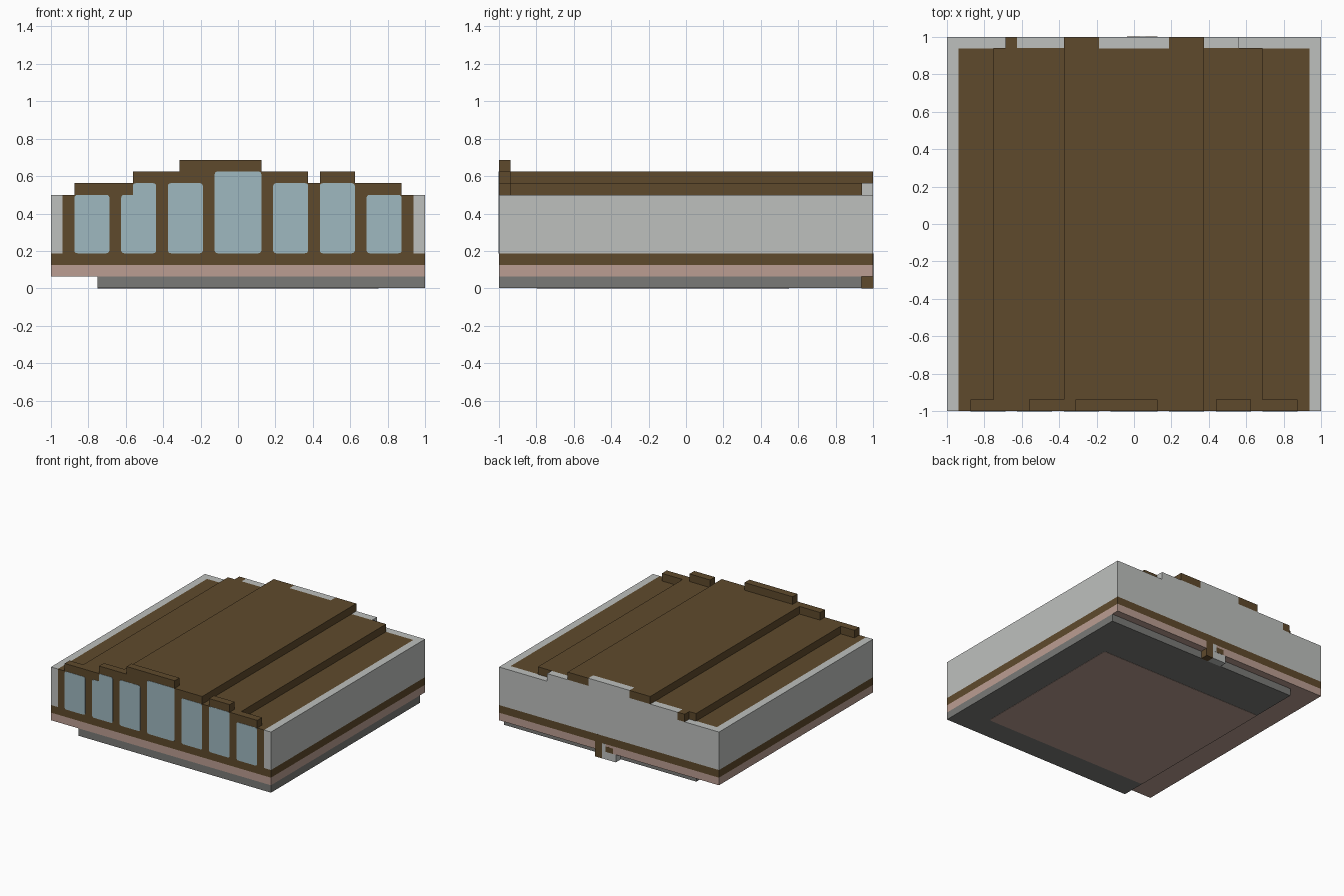
import bpy
import bmesh
import math

U = 1 / 16  # one building unit

old = bpy.data.objects.get("Cube")
if old:
    bpy.data.objects.remove(old, do_unlink=True)


def material(name, rgb):
    m = bpy.data.materials.new(name)
    m.use_nodes = True
    lin = [((c / 255 + 0.055) / 1.055) ** 2.4 for c in rgb]
    m.diffuse_color = (*lin, 1)
    bsdf = m.node_tree.nodes["Principled BSDF"]
    bsdf.inputs["Base Color"].default_value = (*lin, 1)
    bsdf.inputs["Roughness"].default_value = 0.9
    return m


BROWN = material("dark brown", (95, 74, 44))
WHITE = material("pale grey", (190, 192, 190))
BLUE = material("window blue", (159, 184, 192))
PINK = material("dusty pink", (187, 158, 146))
GREY = material("stone grey", (122, 122, 119))


def finish(name, bm, mat):
    bmesh.ops.recalc_face_normals(bm, faces=bm.faces)
    me = bpy.data.meshes.new(name)
    bm.to_mesh(me)
    bm.free()
    me.materials.append(mat)
    ob = bpy.data.objects.new(name, me)
    bpy.context.collection.objects.link(ob)
    return ob


def box(name, mat, x, y, z):
    """Box from ranges given in building units."""
    bm = bmesh.new()
    bmesh.ops.create_cube(bm, size=1)
    for v in bm.verts:
        for i, (a, b) in enumerate((x, y, z)):
            v.co[i] = (a if v.co[i] < 0 else b) * U
    return finish(name, bm, mat)


def rounded(x0, x1, y0, y1, r):
    """Outline of a rectangle with rounded corners."""
    pts = []
    corners = ((x1 - r, y1 - r), (x0 + r, y1 - r), (x0 + r, y0 + r), (x1 - r, y0 + r))
    for k, (cx, cy) in enumerate(corners):
        for s in range(4):
            a = math.pi / 2 * (k + s / 3)
            pts.append((cx + r * math.cos(a), cy + r * math.sin(a)))
    return pts


def plate(name, mat, outline, place, shift):
    """Thin extruded plate from a flat outline."""
    bm = bmesh.new()
    f = bm.faces.new([bm.verts.new(place(p, q)) for p, q in outline])
    new = bmesh.ops.extrude_face_region(bm, geom=[f])["geom"]
    bmesh.ops.translate(bm, vec=shift, verts=[v for v in new if isinstance(v, bmesh.types.BMVert)])
    return finish(name, bm, mat)


# Foundation and floor bands
box("foundation", GREY, (-12, 16), (-16, 15), (0.03, 1))
box("floor_slab", PINK, (-16, 16), (-16, 16), (1, 2))
box("floor_band", BROWN, (-16, 16), (-16, 16), (2, 3))
plate("foundation_panel", PINK, rounded(-0.75, 0.75, -0.8, 0.55, 0.02),
      lambda p, q: (p, q, 0), (0, 0, 0.004))

# Main storey: brown core between pale walls
box("main_core", BROWN, (-15, 15), (-16, 15), (3, 8))
for side, s in (("left", 1), ("right", -1)):
    box(side + "_wall", WHITE, sorted((15 * s, 16 * s)), (-16, 16), (3, 8))
box("back_wall", WHITE, (-15, 15), (15, 16), (3, 8))

# Stepped roof
box("lower_roof", BROWN, (-12, 11), (-15, 15.05), (8, 9))
box("upper_roof", BROWN, (-6, 6), (-15, 15), (9, 10))

# Back parapet blocks
box("back_parapet", WHITE, (-10, 9), (15, 16), (8, 9))
box("back_parapet_end", BROWN, (-11, -10), (15, 16), (8, 9))
box("back_gable", WHITE, (-3, 3), (15, 16), (9, 10))
for side, s in (("left", 1), ("right", -1)):
    box(side + "_gable_end", BROWN, sorted((3 * s, 6 * s)), (15, 16), (9, 10))

# Front parapet, stepped up to the middle
for i, (x, top) in enumerate((((-14, -9), 9), ((-9, -5), 10), ((-5, 2), 11),
                              ((2, 6), 10), ((6, 7), 9), ((7, 10), 10), ((10, 14), 9))):
    box("front_parapet_%d" % (i + 1), BROWN, x, (-16, -15), (8, top))

# Front windows
windows = ((-14, -11, 8), (-9, -7, 9), (-6, -3, 9), (-2, 2, 10),
           (3, 6, 9), (7, 10, 9), (11, 14, 8))
for i, (a, b, top) in enumerate(windows):
    outline = rounded(a * U, b * U, 3 * U, top * U, 0.016)
    if i == 1:  # this window has a step in its upper left corner
        low = rounded(-10 * U, b * U, 3 * U, 8 * U, 0.016)
        outline = outline[:8] + [(a * U, 8 * U)] + low[4:]
    plate("window_%d" % (i + 1), BLUE, outline,
          lambda p, q: (p, -1.002, q), (0, 0.004, 0))

# Small support under the back edge
box("back_post", BROWN, (1, 2), (15, 16.02), (0, 3))
box("back_step", WHITE, (-1, 1), (15, 16), (0, 1))
box("back_step_riser", WHITE, (0.5, 1), (15, 16.02), (1, 2))
box("back_step_recess", BROWN, (-0.6, 0.5), (15.9, 16.02), (1, 1.7))
